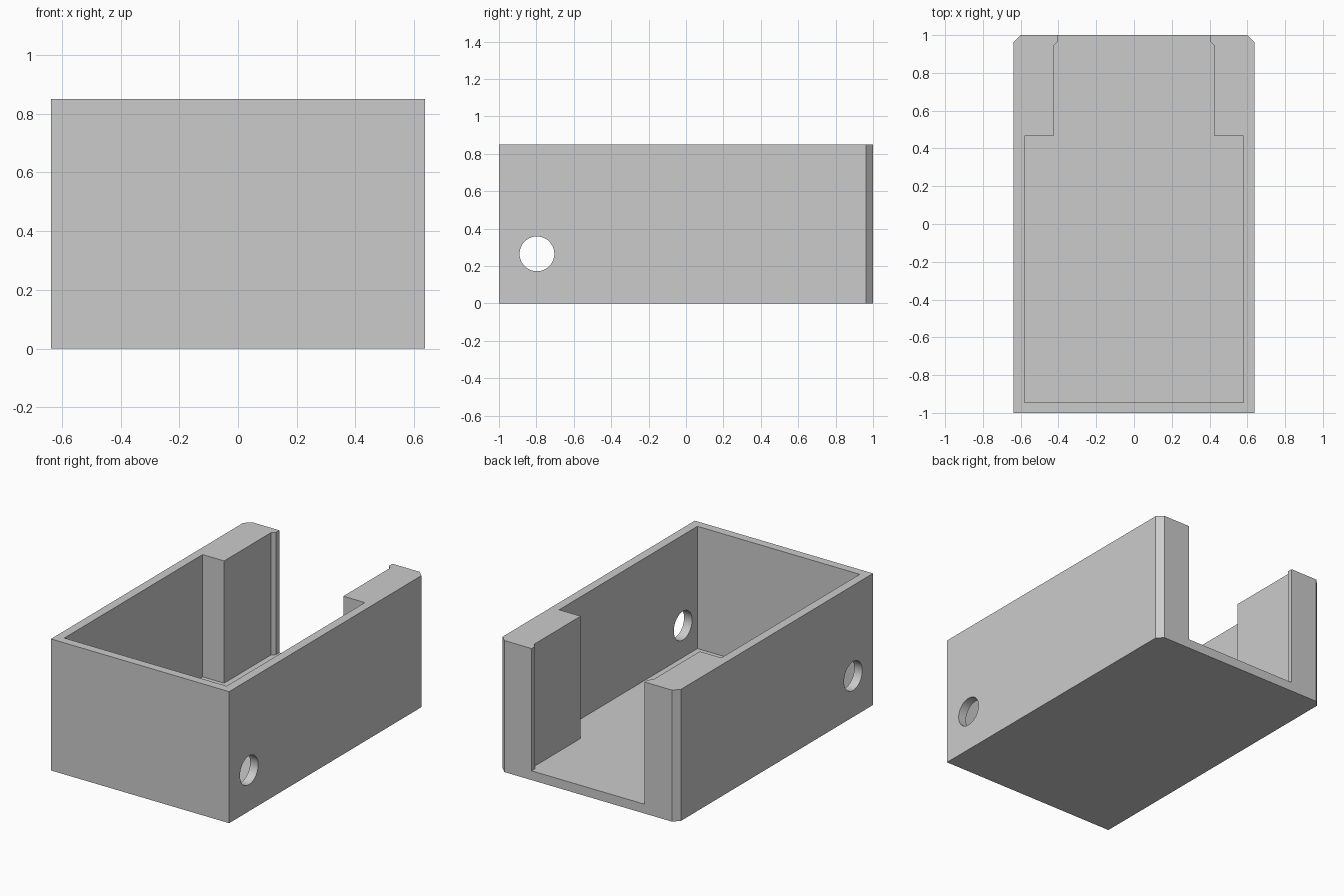
import bpy
import bmesh
import math

cube = bpy.data.objects.get("Cube")
if cube:
    bpy.data.objects.remove(cube, do_unlink=True)

HEIGHT, FLOOR = 0.85, 0.06

grey = bpy.data.materials.new("light grey")
grey.use_nodes = True
colour = (0.6, 0.6, 0.6, 1)
grey.diffuse_color = colour
grey.node_tree.nodes["Principled BSDF"].inputs["Base Color"].default_value = colour


def make_prism(name, half, bottom, top):
    """Extrude an outline given by its right half, front to back, mirrored in x."""
    outline = half + [(-x, y) for x, y in reversed(half)]
    bm = bmesh.new()
    base = bm.faces.new([bm.verts.new((x, y, bottom)) for x, y in outline])
    result = bmesh.ops.extrude_face_region(bm, geom=[base])
    raised = [v for v in result["geom"] if isinstance(v, bmesh.types.BMVert)]
    bmesh.ops.translate(bm, verts=raised, vec=(0, 0, top - bottom))
    bmesh.ops.recalc_face_normals(bm, faces=bm.faces)
    mesh = bpy.data.meshes.new(name)
    bm.to_mesh(mesh)
    bm.free()
    obj = bpy.data.objects.new(name, mesh)
    bpy.context.collection.objects.link(obj)
    obj.data.materials.append(grey)
    return obj


def cut(target, cutter):
    """Subtract the cutter from the target and remove it."""
    cutter.hide_render = True
    bpy.ops.object.select_all(action="DESELECT")
    bpy.context.view_layer.objects.active = target
    target.select_set(True)
    mod = target.modifiers.new("cut", "BOOLEAN")
    mod.operation, mod.solver, mod.object = "DIFFERENCE", "EXACT", cutter
    bpy.ops.object.modifier_apply(modifier=mod.name)
    bpy.data.objects.remove(cutter, do_unlink=True)


# Open tray with chamfered back corners
tray = make_prism("tray", [(0.637, -1), (0.637, 0.962), (0.599, 1)], 0, HEIGHT)

# Cavity: wide bay, narrower channel between the blocks, small lip at the open end
cavity = make_prism(
    "cavity_cutter",
    [(0.58, -0.945), (0.58, 0.467), (0.426, 0.467), (0.426, 0.943),
     (0.404, 0.965), (0.404, 1.1)],
    FLOOR, HEIGHT + 0.1)
cut(tray, cavity)

# Round hole through both side walls
bpy.ops.mesh.primitive_cylinder_add(
    vertices=64, radius=0.093, depth=2,
    location=(0, -0.797, 0.265), rotation=(0, math.pi / 2, 0))
hole = bpy.context.object
hole.name = "hole_cutter"
hole.data.materials.append(grey)
cut(tray, hole)

# Smooth hole walls, crisp edges elsewhere
tray.select_set(True)
bpy.context.view_layer.objects.active = tray
bpy.ops.object.shade_smooth_by_angle(angle=math.radians(30))
